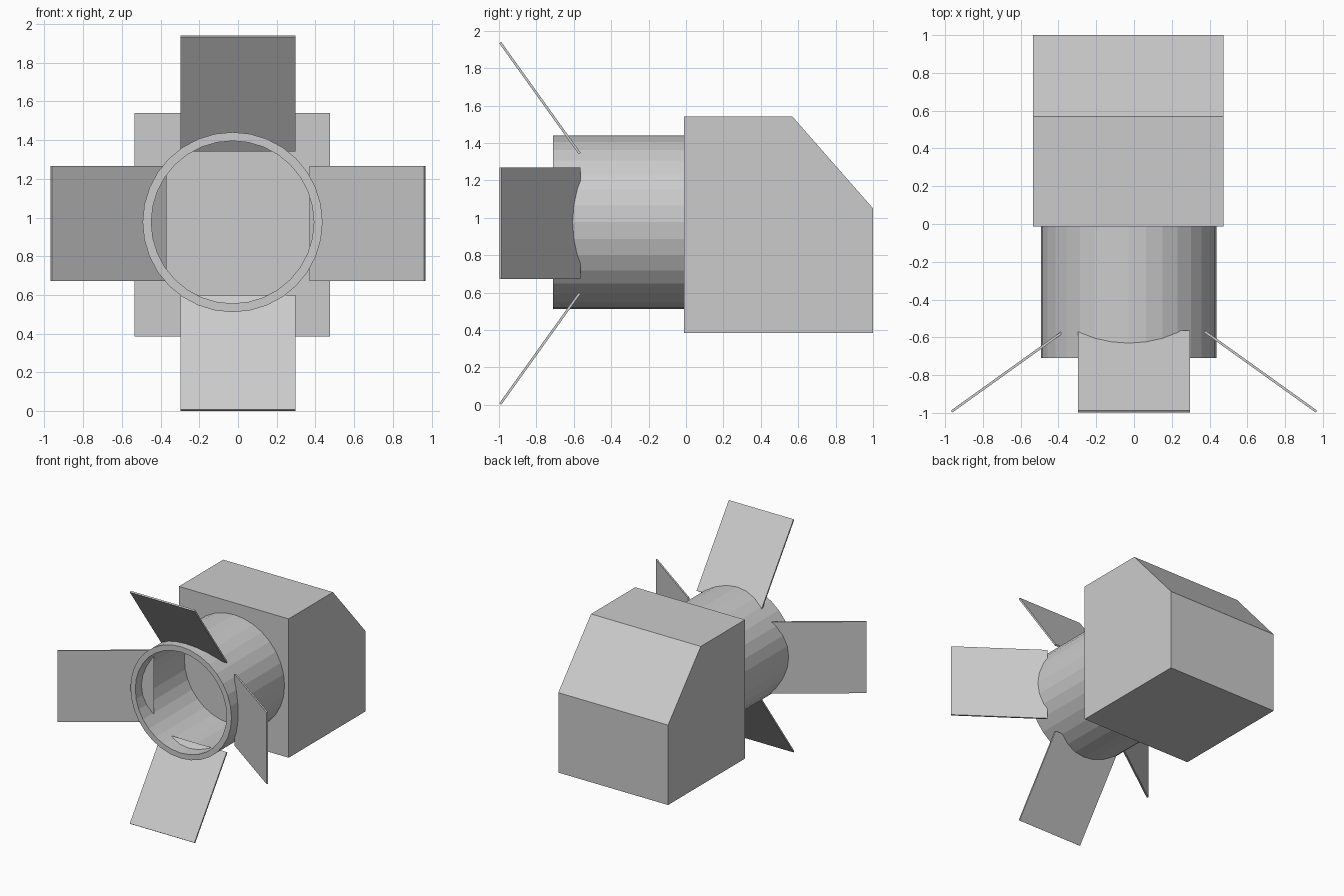
import bpy, bmesh
from math import cos, sin, pi
from mathutils import Matrix, Vector

if "Cube" in bpy.data.objects:
    bpy.data.objects.remove(bpy.data.objects["Cube"])


def add_object(name, bm):
    bmesh.ops.recalc_face_normals(bm, faces=bm.faces[:])
    mesh = bpy.data.meshes.new(name)
    bm.to_mesh(mesh)
    bm.free()
    obj = bpy.data.objects.new(name, mesh)
    bpy.context.collection.objects.link(obj)
    return obj


# Housing: side profile (y, z) with a sloped rear top, extruded across x
bm = bmesh.new()
profile = [(-0.012, 0.385), (1.0, 0.385), (1.0, 1.05), (0.57, 1.54), (-0.012, 1.54)]
side = bm.faces.new([bm.verts.new((-0.535, y, z)) for y, z in profile])
ext = bmesh.ops.extrude_face_region(bm, geom=[side])
bmesh.ops.translate(bm, vec=(1.01, 0, 0),
                    verts=[v for v in ext["geom"] if isinstance(v, bmesh.types.BMVert)])
add_object("housing", bm)

# Barrel: flat-faceted cup, open at the front, built from successive rings
bm = bmesh.new()
SIDES = 32
rings = []
for radius, y in [(0.465, -0.012), (0.465, -0.71), (0.42, -0.71), (0.42, -0.065)]:
    rings.append([bm.verts.new((-0.028 + radius * cos(2 * pi * i / SIDES), y,
                                0.976 + radius * sin(2 * pi * i / SIDES)))
                  for i in range(SIDES)])
for a, b in zip(rings, rings[1:]):
    for i in range(SIDES):
        j = (i + 1) % SIDES
        bm.faces.new((a[i], a[j], b[j], b[i]))
bm.faces.new(rings[0])
bm.faces.new(rings[-1])
add_object("barrel", bm)

# Flaps: four thin tilted plates spaced evenly around the barrel axis
inner, outer = Vector((0, -0.569, 0.374)), Vector((0, -0.993, 0.966))
along = (outer - inner).normalized()
normal = Vector((1, 0, 0)).cross(along)
tilt = Matrix((Vector((1, 0, 0)), normal, along)).transposed().to_4x4()
for k, name in enumerate(["top_flap", "right_flap", "bottom_flap", "left_flap"]):
    bm = bmesh.new()
    bmesh.ops.create_cube(bm, size=1)
    bm.transform(Matrix.Diagonal((0.595, 0.013, (outer - inner).length, 1)))
    bm.transform(Matrix.Translation((inner + outer) / 2) @ tilt)
    bm.transform(Matrix.Translation((0, 0, 0.97)) @ Matrix.Rotation(k * pi / 2, 4, 'Y'))
    add_object(name, bm)
